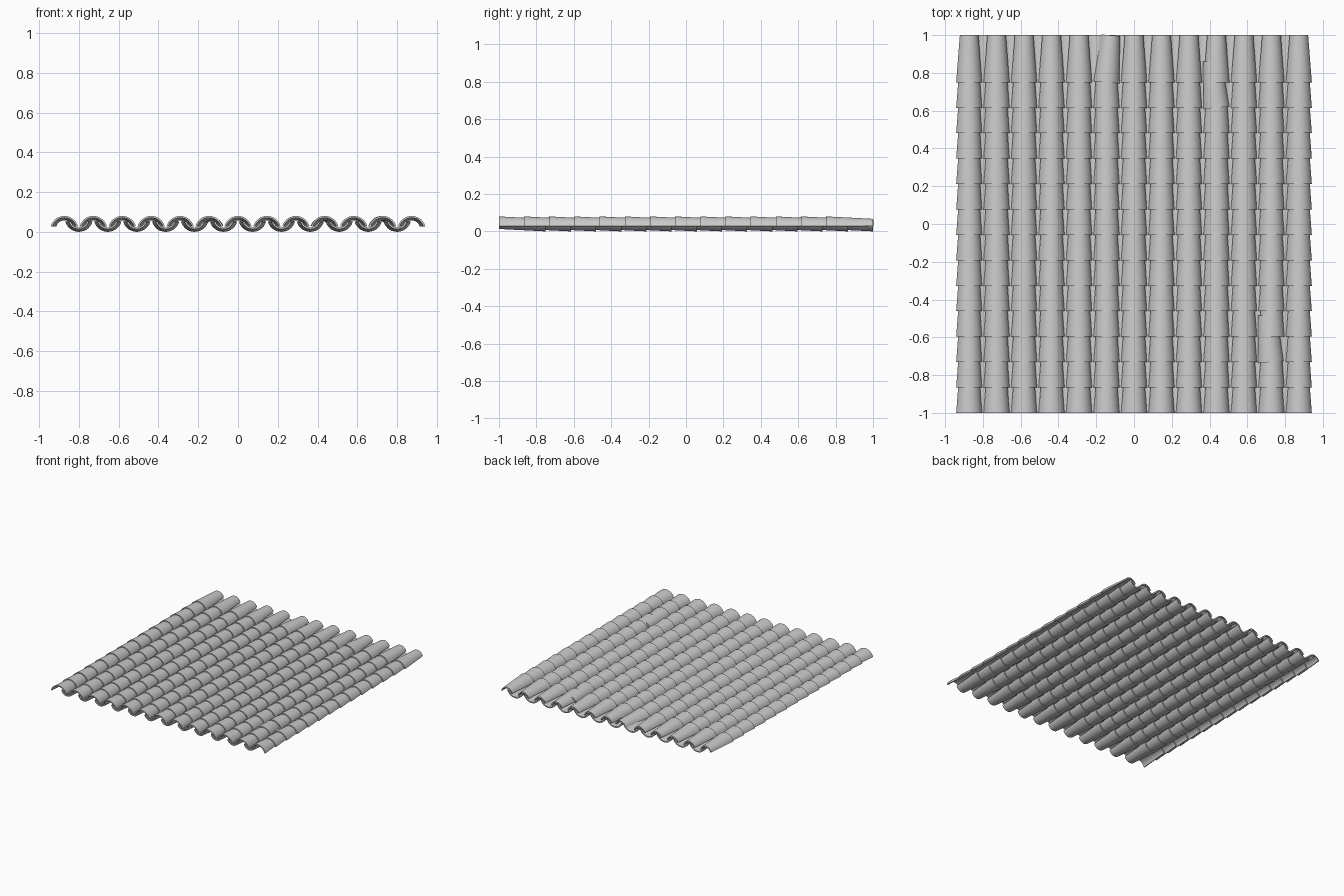
import bpy, bmesh, math

if "Cube" in bpy.data.objects:
    bpy.data.objects.remove(bpy.data.objects["Cube"])

COLS, ROWS = 13, 14
PITCH = 0.1455
LENGTH = 0.25
STEP = (2 - LENGTH) / (ROWS - 1)
TOP = 0.08
THICK = 0.009
SEG = 14
HALF_ANGLE = math.radians(74)


def tile_mesh():
    # tapered half-barrel: wide end at y = 0, narrow end at y = LENGTH
    bm = bmesh.new()
    rings = []
    for y, half_w, rise in ((0, 0.068, 0.05), (LENGTH, 0.049, 0.037)):
        r = (half_w ** 2 + rise ** 2) / (2 * rise)
        zc = TOP - 0.05 + rise - r
        for rad in (r, r - THICK):
            ring = []
            for i in range(SEG + 1):
                a = HALF_ANGLE * (2 * i / SEG - 1)
                ring.append(bm.verts.new((rad * math.sin(a), y, zc + rad * math.cos(a))))
            rings.append(ring)
    out0, in0, out1, in1 = rings
    for p, q in ((out0, out1), (out1, in1), (in1, in0), (in0, out0)):
        for i in range(SEG):
            bm.faces.new((p[i], p[i + 1], q[i + 1], q[i]))
    for i in (0, SEG):
        bm.faces.new((out0[i], out1[i], in1[i], in0[i]))
    bmesh.ops.recalc_face_normals(bm, faces=bm.faces)
    for f in bm.faces:
        f.smooth = True
    for e in bm.edges:
        if e.calc_face_angle(0) > math.radians(35):
            e.smooth = False
    me = bpy.data.meshes.new("barrel_tile")
    bm.to_mesh(me)
    bm.free()
    return me


mesh = tile_mesh()


def place(name, x, y, yaw=0.0, flip=False):
    ob = bpy.data.objects.new(name, mesh)
    ob.location = (x, y, 0)
    ob.rotation_euler = (0, 0, yaw)
    if flip:
        # upside-down tile with its wide end towards the back
        ob.location = (x, y + LENGTH, TOP)
        ob.rotation_euler = (math.pi, 0, 0)
    bpy.context.collection.objects.link(ob)


# a few slipped tiles: (column, row) -> sideways shift, yaw
slipped = {(5, 13): (0.0, -0.09), (9, 12): (0.0, 0.09),
           (11, 2): (-0.004, 0.07), (12, 2): (0.0, 0.0)}

# upper convex cover tiles
for c in range(COLS):
    x = (c - (COLS - 1) / 2) * PITCH
    for r in range(ROWS):
        dx, yaw = slipped.get((c, r), (0, 0))
        place("cover_tile", x + dx, -1 + r * STEP, yaw)

# lower concave pan tiles
for c in range(COLS - 1):
    x = (c - (COLS - 2) / 2) * PITCH
    for r in range(ROWS):
        place("pan_tile", x, -1 + r * STEP, flip=True)
